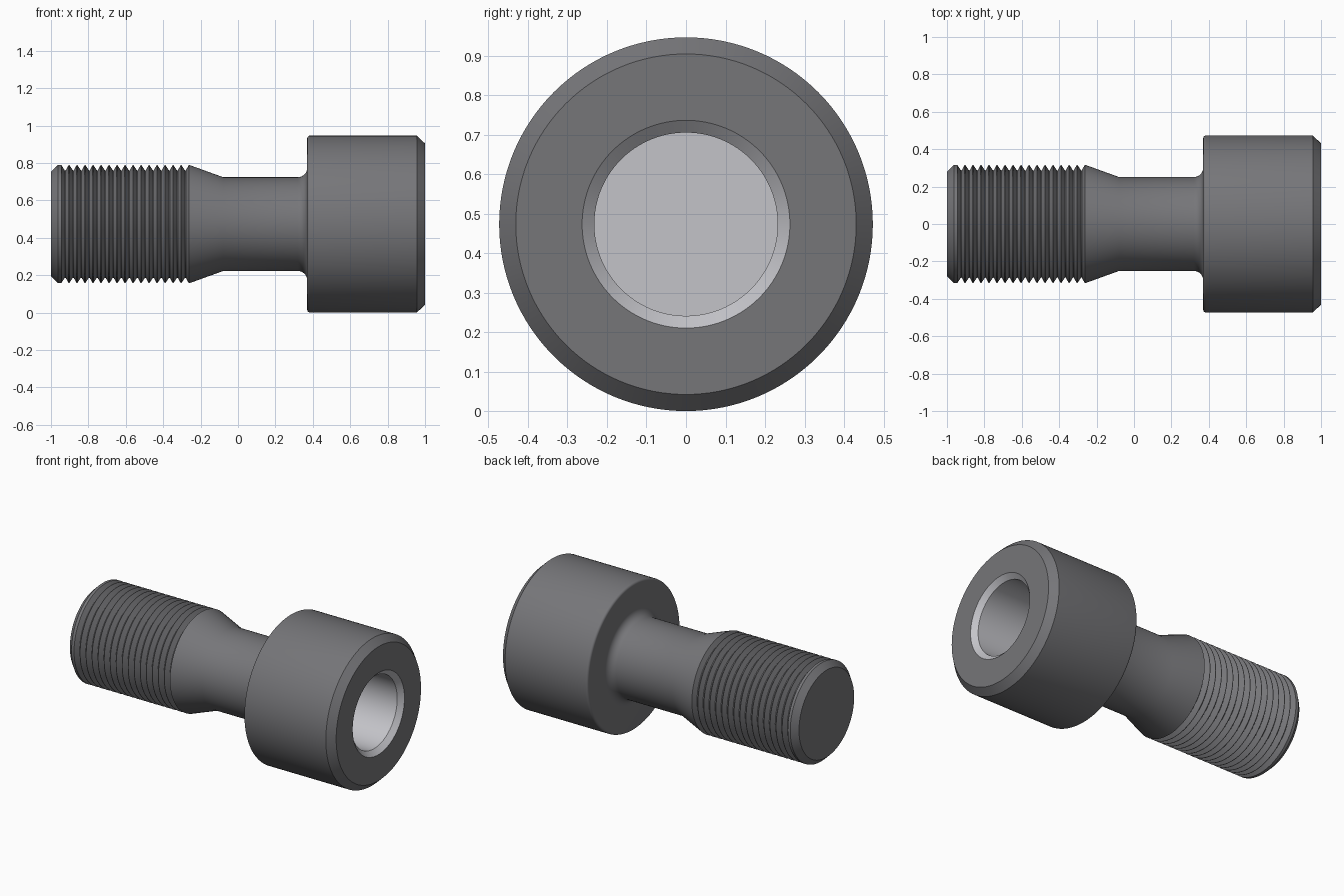
import bpy, bmesh, math

if "Cube" in bpy.data.objects:
    bpy.data.objects.remove(bpy.data.objects["Cube"])

R = 0.473      # head radius, also axis height
SEG = 128


def mat(name, v):
    m = bpy.data.materials.new(name)
    m.diffuse_color = (v, v, v * 1.06, 1)
    m.use_nodes = True
    m.node_tree.nodes["Principled BSDF"].inputs["Base Color"].default_value = m.diffuse_color
    return m


def arc(cx, cr, rad, a0, a1, n=8):
    """Fillet points in the (x, radius) plane."""
    pts = []
    for i in range(n + 1):
        a = math.radians(a0 + (a1 - a0) * i / n)
        pts.append((cx + rad * math.cos(a), cr + rad * math.sin(a)))
    return pts


def lathe(name, profile, first_face_x, material):
    """Revolve an (x, radius) profile; first_face_x is the x sign the first face looks to."""
    bm = bmesh.new()
    rings = []
    for x, r in profile:
        if r == 0:
            rings.append([bm.verts.new((x, 0, R))])
        else:
            rings.append([bm.verts.new((x, r * math.sin(t), R + r * math.cos(t)))
                          for t in (2 * math.pi * k / SEG for k in range(SEG))])
    for a, b in zip(rings, rings[1:]):
        for k in range(SEG):
            j = (k + 1) % SEG
            quad = [a[k % len(a)], a[j % len(a)], b[j % len(b)], b[k % len(b)]]
            bm.faces.new(list(dict.fromkeys(quad)))
    bm.faces.ensure_lookup_table()
    bm.normal_update()
    if bm.faces[0].normal.x * first_face_x < 0:
        bmesh.ops.reverse_faces(bm, faces=bm.faces[:])
    me = bpy.data.meshes.new(name)
    bm.to_mesh(me)
    bm.free()
    ob = bpy.data.objects.new(name, me)
    bpy.context.collection.objects.link(ob)
    me.materials.append(material)
    bpy.context.view_layer.objects.active = ob
    ob.select_set(True)
    bpy.ops.object.shade_smooth_by_angle(angle=math.radians(25))
    ob.select_set(False)


dark, light = mat("dark_steel", 0.18), mat("light_steel", 0.55)

# Threaded shank: chamfered tip and evenly spaced V grooves
body = [(-1.0, 0), (-1.0, 0.28), (-0.963, 0.316)]
first, last, n = -0.945, -0.26, 16
pitch = (last - first) / n
for i in range(n):
    x = first + i * pitch
    body += [(x, 0.316), (x + pitch * 0.45, 0.287), (x + pitch * 0.55, 0.287),
             (x + pitch * 0.93, 0.316)]

# Taper, reduced neck and fillet under the head
body += [(last, 0.316), (-0.08, 0.251)]
body += arc(0.32, 0.301, 0.05, -90, 0)

# Head with rounded lower edge and chamfered top
body += arc(0.385, R - 0.015, 0.015, 180, 90, 5)
body += [(0.956, R), (1.0, 0.431), (1.0, 0.263)]
lathe("screw_body", body, -1, dark)

# Round socket with a flat floor and chamfered mouth
lathe("socket", [(0.60, 0), (0.60, 0.232), (0.97, 0.232), (1.0, 0.263)], 1, light)
